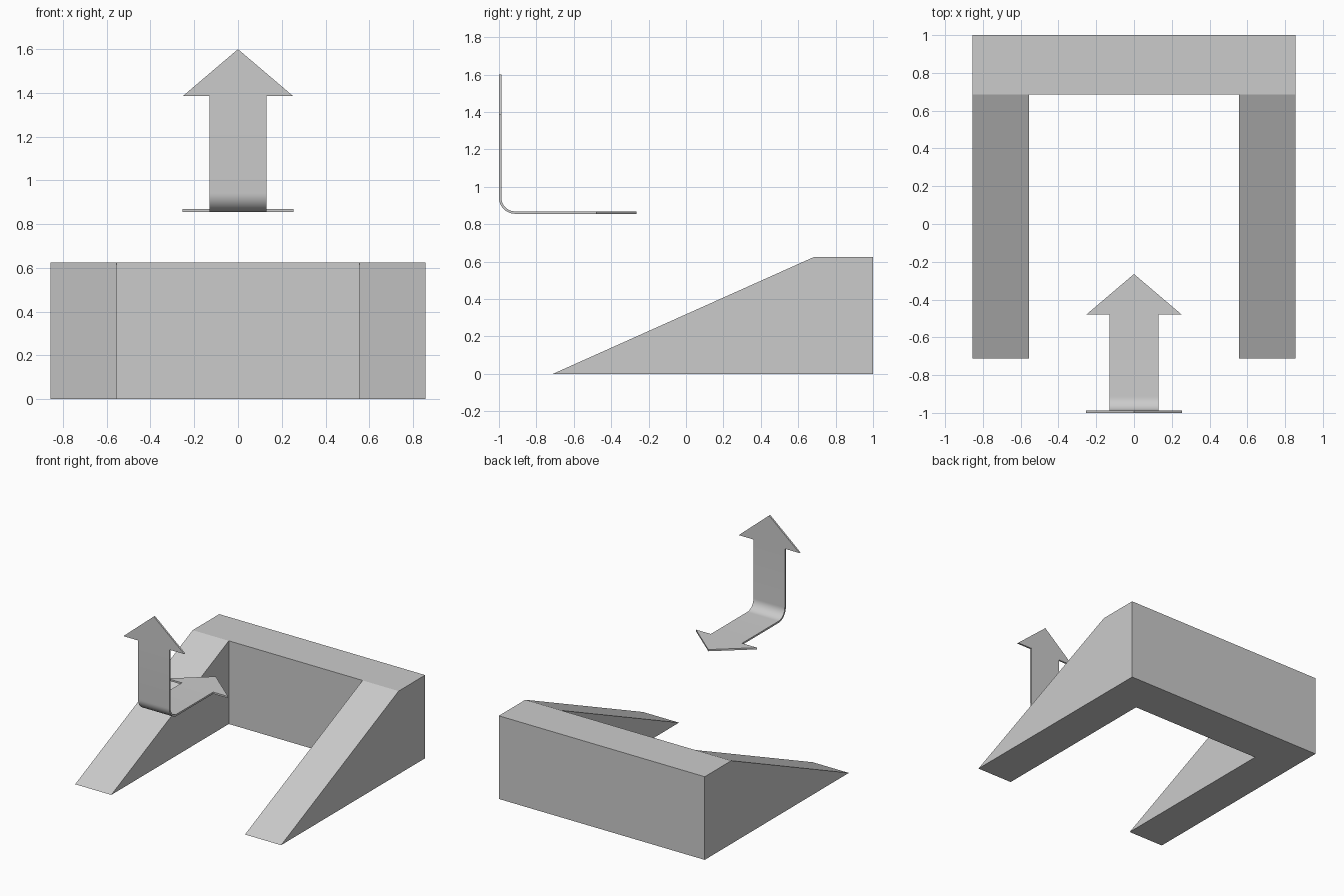
import bpy, bmesh, math

if "Cube" in bpy.data.objects:
    bpy.data.objects.remove(bpy.data.objects["Cube"])


def finish(name, bm):
    bmesh.ops.recalc_face_normals(bm, faces=bm.faces)
    mesh = bpy.data.meshes.new(name)
    bm.to_mesh(mesh)
    bm.free()
    ob = bpy.data.objects.new(name, mesh)
    bpy.context.collection.objects.link(ob)
    return ob


# U-shaped ramp base: one side profile repeated at four x stations
profile = {"toe": (-0.711, 0), "heel": (0.685, 0), "crest": (0.685, 0.625),
           "top": (1, 0.625), "back": (1, 0)}
bm = bmesh.new()
cols = [{k: bm.verts.new((x, y, z)) for k, (y, z) in profile.items()
         if True} for x in (-0.856, -0.556, 0.556, 0.856)]
for i in range(3):
    a, b = cols[i], cols[i + 1]
    strips = [("crest", "top"), ("top", "back"), ("back", "heel")]
    # outer bays carry the sloped legs, the middle bay is an open wall
    strips += [("heel", "crest")] if i == 1 else [("heel", "toe"), ("toe", "crest")]
    for p, q in strips:
        bm.faces.new((a[p], a[q], b[q], b[p]))
for i, c in enumerate(cols):
    keys = ("toe", "heel", "crest") if i in (1, 2) else ("toe", "heel", "back", "top", "crest")
    bm.faces.new([c[k] for k in keys])
finish("ramp_base", bm)

# Bent double-headed arrow: thin sheet following an L-shaped path
Y, Z, R, T = -0.9935, 0.862, 0.08, 0.013
SHAFT, HEAD = 0.13, 0.253
path = [(Y, 1.385)]
for i in range(13):
    t = math.pi + i * math.pi / 24
    path.append((Y + R + R * math.cos(t), Z + R + R * math.sin(t)))
path.append((-0.48, Z))

bm = bmesh.new()
rows = [[bm.verts.new((s * SHAFT, y, z)) for s in (-1, 1)] for y, z in path]
for (a, b), (c, d) in zip(rows, rows[1:]):
    bm.faces.new((a, b, d, c))
# Arrow heads at both ends
for row, (y, z), tip in ((rows[0], path[0], (0, Y, 1.6)),
                         (rows[-1], path[-1], (0, -0.265, Z))):
    left, right = (bm.verts.new((s * HEAD, y, z)) for s in (-1, 1))
    bm.faces.new((left, row[0], row[1], right, bm.verts.new(tip)))
arrow = finish("bent_arrow", bm)

# Sheet thickness
solid = arrow.modifiers.new("thickness", "SOLIDIFY")
solid.thickness = T
solid.offset = 0
bpy.context.view_layer.objects.active = arrow
arrow.select_set(True)
bpy.ops.object.modifier_apply(modifier="thickness")
bpy.ops.object.shade_smooth_by_angle(angle=math.radians(30))
